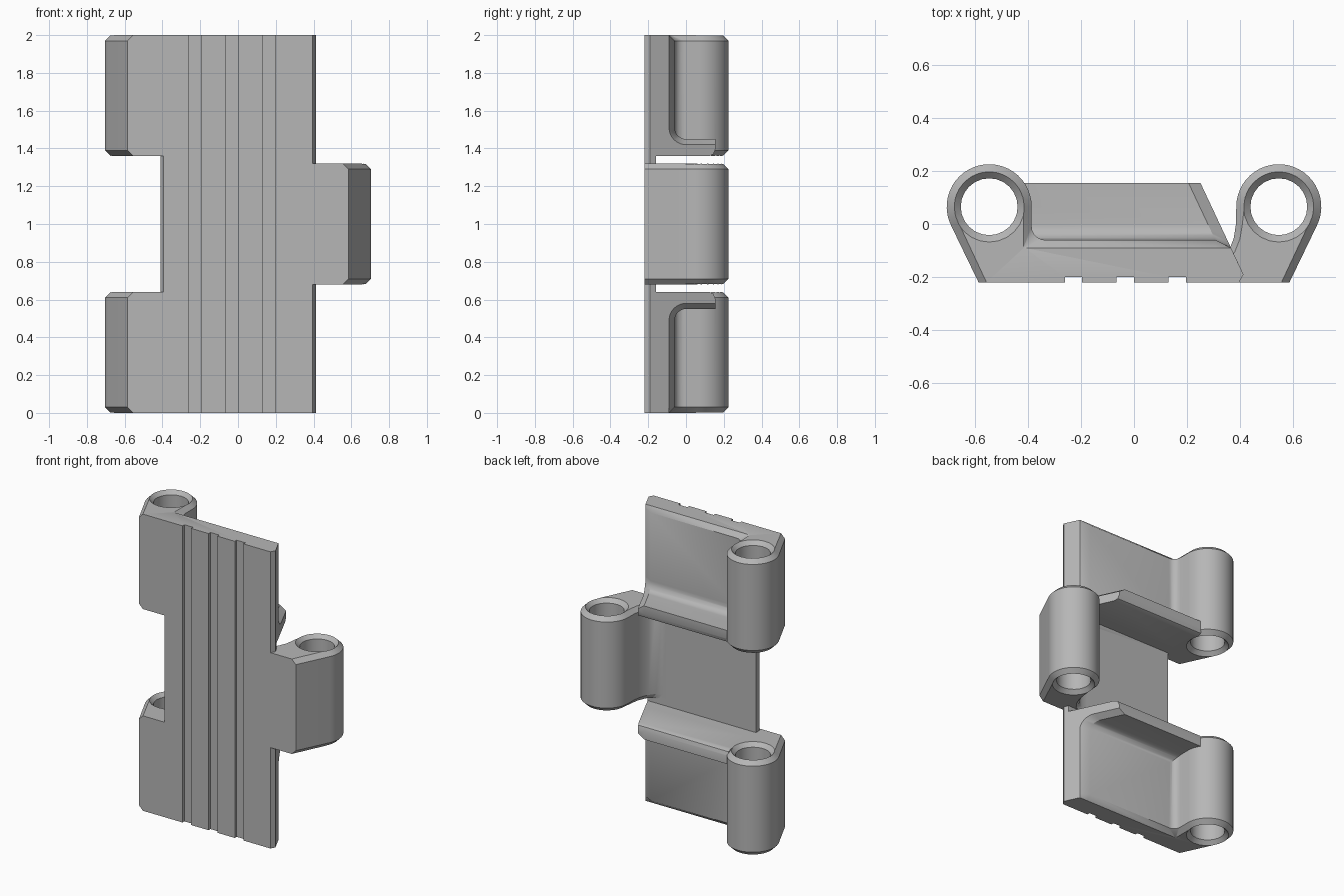
import bpy, bmesh
from math import cos, sin, radians, pi

if "Cube" in bpy.data.objects:
    bpy.data.objects.remove(bpy.data.objects["Cube"], do_unlink=True)

grey = bpy.data.materials.new("matte grey")
grey.use_nodes = True
grey.diffuse_color = (0.47, 0.47, 0.47, 1)
grey.node_tree.nodes["Principled BSDF"].inputs["Base Color"].default_value = grey.diffuse_color

FRONT, WEB_BACK, FLOOR, RIB_BACK = -0.22, -0.16, -0.06, 0.155
PIN_X, PIN_Y, BARREL_R, HOLE_R, BEVEL = 0.545, 0.065, 0.16, 0.107, 0.03


def loft(name, loops):
    """Closed solid through loops with equal point counts."""
    bm = bmesh.new()
    rings = [[bm.verts.new(p) for p in loop] for loop in loops]
    n = len(rings[0])
    for a, b in zip(rings, rings[1:]):
        for i in range(n):
            j = (i + 1) % n
            bm.faces.new((a[i], a[j], b[j], b[i]))
    bm.faces.new(rings[0])
    bm.faces.new(rings[-1])
    bmesh.ops.recalc_face_normals(bm, faces=bm.faces)
    mesh = bpy.data.meshes.new(name)
    bm.to_mesh(mesh)
    bm.free()
    mesh.materials.append(grey)
    ob = bpy.data.objects.new(name, mesh)
    bpy.context.collection.objects.link(ob)
    return ob


def stack(name, outline, levels):
    """Prism along z whose outline is inset by d at each (z, d) level."""
    return loft(name, [[(x, y, z) for x, y in outline(d)] for z, d in levels])


def combine(target, part, operation):
    mod = target.modifiers.new(operation.title(), 'BOOLEAN')
    mod.operation, mod.object, mod.solver = operation, part, 'EXACT'
    bpy.context.view_layer.objects.active = target
    bpy.ops.object.modifier_apply(modifier=mod.name)
    bpy.data.objects.remove(part, do_unlink=True)


def arc(cx, cy, r, start, end, steps):
    angles = [radians(start + (end - start) * i / steps) for i in range(steps + 1)]
    return [(cx + r * cos(a), cy + r * sin(a)) for a in angles]


def slant(y):
    """Position of the sloping end face."""
    return 0.25 + (RIB_BACK - y) * 0.47


PLATE_END = [(slant(-0.19), -0.19), (0.395, FRONT)]


def wing_outline(d):
    # Barrel, pocket corner, floor, sloping end, front, flank
    wall, floor, r = BARREL_R - PIN_X + d * -1, FLOOR - d, 0.05 - 1.5 * d
    return (arc(-PIN_X, PIN_Y, BARREL_R - d, 206, 0, 26)
            + arc(wall + r, floor + r, r, 180, 270, 6)
            + [(slant(FLOOR) - 0.045, floor), (slant(-0.09), -0.0901)]
            + PLATE_END + [(-0.585 + d, FRONT)])


def knuckle_outline(d):
    # Single barrel with a curved foot that runs into the web
    foot = [(0.384, 0.0), (0.375, -0.055), (0.355, -0.105), (0.325, -0.145), (0.29, WEB_BACK)]
    return (arc(PIN_X, PIN_Y, BARREL_R - d, -26, 180, 26)
            + [(x + d * 0.8, y) for x, y in foot]
            + [(0.25, WEB_BACK), (0.25, FRONT), (0.585 - d, FRONT)])


def web_outline(d):
    return [(-0.41, WEB_BACK), (slant(WEB_BACK), WEB_BACK)] + PLATE_END + [(-0.395, FRONT), (-0.41, -0.2)]


def rib_section(d):
    # Rounded tip and filleted inner side, as (y, z)
    return ([(-0.17, 1.36), (0.125, 1.36), (0.146, 1.37), (RIB_BACK, 1.395), (RIB_BACK, 1.45 - d)]
            + arc(0, 1.51, 0.06 + d, 270, 180, 8) + [(-0.17, 1.51)])


def bevelled(low, high):
    return [(low, BEVEL), (low + BEVEL, 0), (high - BEVEL, 0), (high, BEVEL)]


# Thin web joining the two wings
body = stack("hinge_link", web_outline, [(0.5, 0), (1.5, 0)])

# Upper and lower wings with their ribs
for flip in (False, True):
    low, high = (0, 0.64) if flip else (1.36, 2)
    combine(body, stack("wing", wing_outline, bevelled(low, high)), 'UNION')

    def place(x, y, z):
        return (x, y, 2 - z if flip else z)

    inner = rib_section(0)
    rib = loft("rib", [[place(-0.42, y, z) for y, z in inner],
                       [place(slant(y) - 0.045, y, z) for y, z in inner],
                       [place(slant(y), y, z) for y, z in rib_section(BEVEL)]])
    combine(body, rib, 'UNION')

# Middle knuckle on the other side
combine(body, stack("knuckle", knuckle_outline, bevelled(0.68, 1.32)), 'UNION')

# Countersunk pin holes
for x, low, high in ((-PIN_X, 0, 0.64), (-PIN_X, 1.36, 2), (PIN_X, 0.68, 1.32)):
    def hole(d):
        return arc(x, PIN_Y, HOLE_R + d, 0, 345, 23)
    flare = BEVEL - 0.004
    cutter = stack("hole_cutter", hole, [(low - 0.01, flare + 0.01), (low + flare, 0),
                                         (high - flare, 0), (high + 0.01, flare + 0.01)])
    combine(body, cutter, 'DIFFERENCE')

# Three grooves down the front
for x in (-0.26, -0.065, 0.13):
    def groove(d):
        return [(x, -0.3), (x + 0.065, -0.3), (x + 0.065, -0.2), (x, -0.2)]
    combine(body, stack("groove_cutter", groove, [(-0.1, 0), (2.1, 0)]), 'DIFFERENCE')

# Smooth curved surfaces, keep hard edges
bpy.ops.object.select_all(action='DESELECT')
body.select_set(True)
bpy.context.view_layer.objects.active = body
bpy.ops.object.shade_smooth_by_angle(angle=radians(30))
